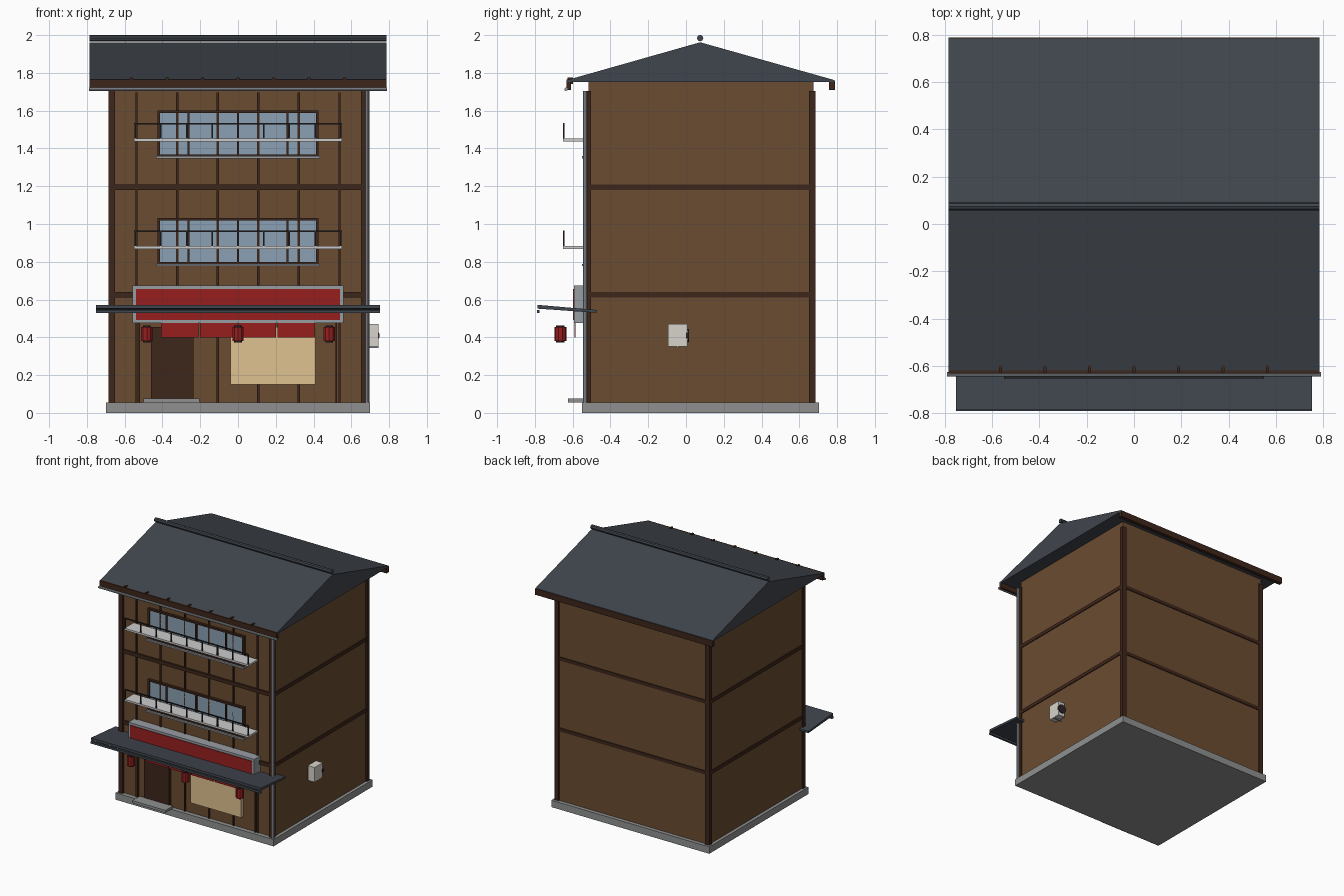
import bpy, bmesh, math
from mathutils import Matrix, Vector

if "Cube" in bpy.data.objects:
    bpy.data.objects.remove(bpy.data.objects["Cube"])


def mat(name, r, g, b):
    m = bpy.data.materials.new(name)
    m.diffuse_color = (*[(c / 255) ** 2.2 for c in (r, g, b)], 1)
    m.use_nodes = True
    m.node_tree.nodes["Principled BSDF"].inputs["Base Color"].default_value = m.diffuse_color
    return m


WALL = mat("wall_brown", 106, 77, 52)
WOOD = mat("dark_wood", 64, 42, 32)
SLATE = mat("slate", 66, 71, 78)
STONE = mat("stone", 142, 143, 143)
METAL = mat("metal", 150, 156, 162)
SLAB = mat("pale_slab", 190, 190, 188)
RED = mat("red", 150, 36, 36)
GLASS = mat("glass", 138, 160, 178)
WARM = mat("warm_glass", 222, 192, 142)
WHITE = mat("off_white", 214, 210, 202)
BLACK = mat("iron", 45, 42, 42)


def finish(name, bm, m):
    bmesh.ops.recalc_face_normals(bm, faces=bm.faces)
    me = bpy.data.meshes.new(name)
    bm.to_mesh(me)
    bm.free()
    me.materials.append(m)
    ob = bpy.data.objects.new(name, me)
    bpy.context.collection.objects.link(ob)
    return ob


def boxes(name, m, *ranges):
    """One object from (x0, x1, y0, y1, z0, z1) boxes."""
    bm = bmesh.new()
    for x0, x1, y0, y1, z0, z1 in ranges:
        t = Matrix.Translation(((x0 + x1) / 2, (y0 + y1) / 2, (z0 + z1) / 2))
        bmesh.ops.create_cube(bm, size=1, matrix=t @ Matrix.Diagonal((x1 - x0, y1 - y0, z1 - z0, 1)))
    return finish(name, bm, m)


def rod(name, m, a, b, r, sides=8):
    a, b = Vector(a), Vector(b)
    t = Matrix.Translation((a + b) / 2) @ (b - a).to_track_quat('Z', 'Y').to_matrix().to_4x4()
    bm = bmesh.new()
    bmesh.ops.create_cone(bm, cap_ends=True, segments=sides, radius1=r, radius2=r,
                          depth=(b - a).length, matrix=t)
    return finish(name, bm, m)


def extrude_x(name, m, profile, half):
    """Closed (y, z) profile extruded across x."""
    bm = bmesh.new()
    f = bm.faces.new([bm.verts.new((-half, y, z)) for y, z in profile])
    g = bmesh.ops.extrude_face_region(bm, geom=[f])["geom"]
    bmesh.ops.translate(bm, vec=(2 * half, 0, 0), verts=[v for v in g if isinstance(v, bmesh.types.BMVert)])
    return finish(name, bm, m)


def frame(x, z0, z1, y0, y1, w):
    """Four boxes forming a rectangular frame."""
    return [(-x, x, y0, y1, z0, z0 + w), (-x, x, y0, y1, z1 - w, z1),
            (-x, -x + w, y0, y1, z0 + w, z1 - w), (x - w, x, y0, y1, z0 + w, z1 - w)]


# body: plinth, walls, corner posts, floor bands
boxes("plinth", STONE, (-0.7, 0.7, -0.55, 0.705, 0, 0.055))
boxes("walls", WALL, (-0.675, 0.675, -0.515, 0.675, 0.055, 1.755))
boxes("corner_posts", WOOD, *[(s * 0.668 - 0.018, s * 0.668 + 0.018, y, y + 0.033, 0.055, 1.705)
                              for s in (-1, 1) for y in (-0.535, 0.652)])
for i, z in enumerate((0.612, 1.18)):
    boxes(f"floor_band_{i}", WOOD, (-0.682, 0.682, -0.53, 0.682, z, z + 0.028))
boxes("facade_battens", WOOD, *[(x - 0.006, x + 0.006, -0.524, -0.51, 0.055, 1.695)
                                for x in (-0.537, -0.322, -0.107, 0.107, 0.322, 0.537)])

# roof with ridge, fascias, rafter tips and gutter
extrude_x("roof", SLATE, [(-0.63, 1.752), (-0.63, 1.762), (0.075, 1.962), (0.785, 1.762), (0.785, 1.752)], 0.785)
rod("ridge_bar", SLATE, (-0.785, 0.075, 1.984), (0.785, 0.075, 1.984), 0.017)
boxes("fascias", WOOD, (-0.785, 0.785, -0.632, -0.61, 1.71, 1.765), (-0.785, 0.785, 0.758, 0.788, 1.71, 1.758))
boxes("rafter_tips", WOOD, *[(i * 0.188 - 0.007, i * 0.188 + 0.007, -0.628, -0.598, 1.74, 1.775)
                             for i in range(-3, 4)])
rod("gutter", METAL, (-0.79, -0.635, 1.713), (0.79, -0.635, 1.713), 0.009)
rod("downpipe", METAL, (0.685, -0.535, 0.055), (0.685, -0.535, 1.705), 0.01)

# upper windows with balconies
for n, z in (("second", 0.785), ("third", 1.355)):
    boxes(f"{n}_window_glass", GLASS, (-0.415, 0.415, -0.524, -0.51, z + 0.01, z + 0.235))
    boxes(f"{n}_window_frame", WOOD, *frame(0.426, z, z + 0.247, -0.535, -0.51, 0.014),
          *[(x - 0.006, x + 0.006, -0.533, -0.51, z + 0.012, z + 0.235) for x in (-0.262, 0, 0.262)])
    boxes(f"{n}_window_sill", METAL, (-0.433, 0.433, -0.55, -0.51, z - 0.008, z + 0.004))
    boxes(f"{n}_balcony_slab", SLAB, (-0.55, 0.55, -0.652, -0.535, z + 0.083, z + 0.098))
    boxes(f"{n}_balcony_railing", BLACK, (-0.55, 0.55, -0.652, -0.644, z + 0.173, z + 0.181),
          *[(i * 0.136 - 0.004, i * 0.136 + 0.004, -0.652, -0.644, z + 0.098, z + 0.175) for i in range(-4, 5)])

# shop front
boxes("shop_frame", WOOD, (-0.527, -0.519, -0.53, -0.51, 0.055, 0.48), (0.516, 0.524, -0.53, -0.51, 0.055, 0.48))
boxes("door", WOOD, (-0.46, -0.235, -0.535, -0.51, 0.055, 0.455))
boxes("shop_window", WARM, (-0.04, 0.41, -0.545, -0.51, 0.15, 0.455))
boxes("door_step", STONE, (-0.5, -0.205, -0.625, -0.53, 0.055, 0.075))
boxes("door_curtain", RED, *[(x + 0.003, x + 0.202, -0.591, -0.584, 0.4, 0.478)
                             for x in (-0.41, -0.205, 0, 0.205)])

# blank sign board
boxes("sign_frame", METAL, *frame(0.558, 0.475, 0.675, -0.592, -0.515, 0.02))
boxes("sign_panel", RED, (-0.54, 0.54, -0.597, -0.53, 0.493, 0.657))

# awning and lanterns
extrude_x("awning", SLATE, [(-0.787, 0.552), (-0.787, 0.572), (-0.475, 0.545), (-0.475, 0.53)], 0.753)
boxes("awning_lip", SLATE, (-0.753, 0.753, -0.79, -0.775, 0.528, 0.545))
for i, x in enumerate((-0.483, 0, 0.483)):
    rod(f"lantern_{i}", RED, (x, -0.665, 0.38), (x, -0.665, 0.455), 0.032, 10)
    rod(f"lantern_cap_{i}", BLACK, (x, -0.665, 0.453), (x, -0.665, 0.462), 0.022, 10)
    rod(f"lantern_base_{i}", BLACK, (x, -0.665, 0.373), (x, -0.665, 0.382), 0.022, 10)

# side air unit
boxes("air_unit", WHITE, (0.685, 0.745, -0.095, 0.008, 0.352, 0.47))
rod("air_unit_fan", BLACK, (0.715, 0.0, 0.41), (0.715, 0.016, 0.41), 0.035, 16)
boxes("air_unit_bracket", METAL, (0.67, 0.745, -0.05, -0.04, 0.343, 0.353))
